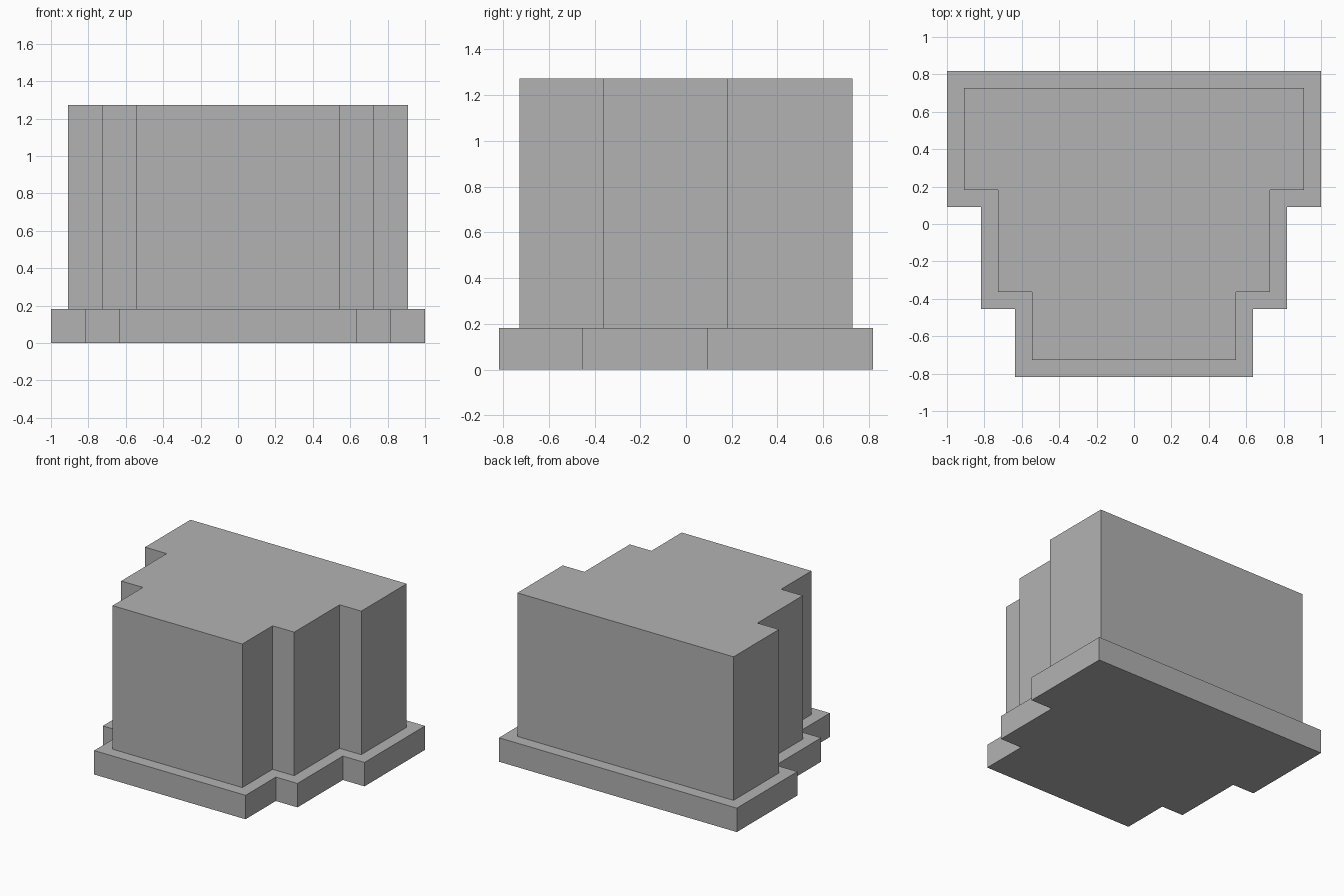
import bpy
import bmesh

cube = bpy.data.objects.get("Cube")
if cube:
    bpy.data.objects.remove(cube, do_unlink=True)

# Single flat grey
grey = bpy.data.materials.new("plain_grey")
grey.use_nodes = True
colour = (0.448, 0.448, 0.448, 1.0)
grey.diffuse_color = colour
grey.node_tree.nodes["Principled BSDF"].inputs["Base Color"].default_value = colour

U = 1 / 11  # plan module: every dimension is a multiple of this


def stepped_block(name, right_side, bottom, top):
    """Extrude a mirrored stepped outline, given its +x side from front to back."""
    outline = right_side + [(-x, y) for x, y in reversed(right_side)]
    bm = bmesh.new()
    face = bm.faces.new([bm.verts.new((x * U, y * U, bottom * U)) for x, y in outline])
    result = bmesh.ops.extrude_face_region(bm, geom=[face], use_keep_orig=True)
    raised = [v for v in result["geom"] if isinstance(v, bmesh.types.BMVert)]
    bmesh.ops.translate(bm, verts=raised, vec=(0, 0, (top - bottom) * U))
    bmesh.ops.recalc_face_normals(bm, faces=bm.faces)
    mesh = bpy.data.meshes.new(name)
    bm.to_mesh(mesh)
    bm.free()
    mesh.materials.append(grey)
    obj = bpy.data.objects.new(name, mesh)
    bpy.context.collection.objects.link(obj)
    return obj


# Low plinth, wide at the back and stepping in twice towards the front
stepped_block("plinth", [(7, -9), (7, -5), (9, -5), (9, 1), (11, 1), (11, 9)], 0, 2)

# Tall body, set in by one module all round
stepped_block("body", [(6, -8), (6, -4), (8, -4), (8, 2), (10, 2), (10, 8)], 2, 14)
